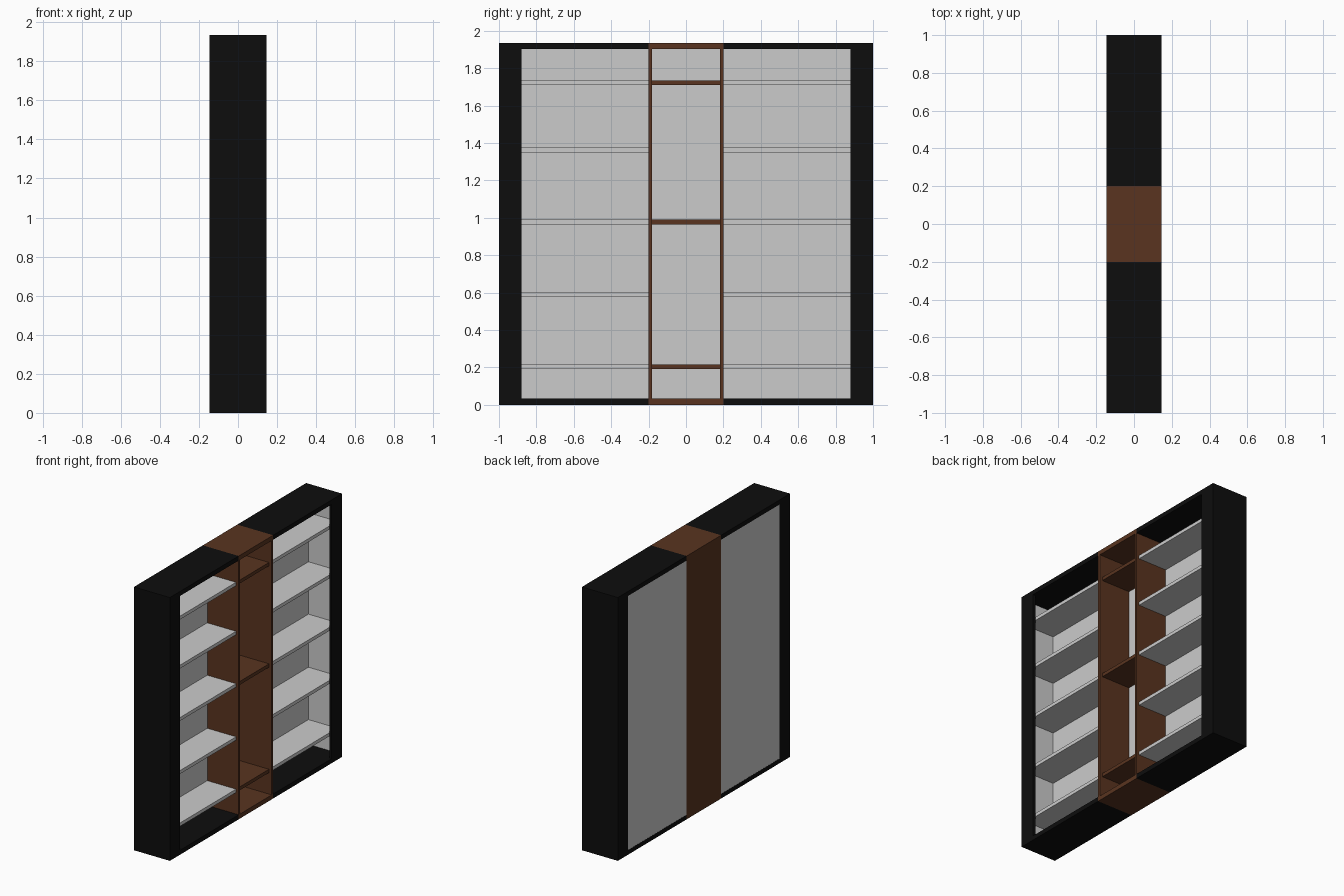
import bpy

if "Cube" in bpy.data.objects:
    bpy.data.objects.remove(bpy.data.objects["Cube"])

X, Y, H = 0.146, 1.0, 1.935      # half depth, half width, height
IN = 0.88                        # inner edge of the face frames
C = 0.2                          # half width of the centre column
T = 0.033                        # top / bottom board thickness
LIP = 0.02                       # face frame thickness
BACK = -0.11                     # inner face of the back lining


def material(name, rgb):
    m = bpy.data.materials.new(name)
    m.diffuse_color = (*rgb, 1)
    m.use_nodes = True
    m.node_tree.nodes["Principled BSDF"].inputs["Base Color"].default_value = m.diffuse_color
    return m


black = material("black_lacquer", (0.004, 0.004, 0.004))
brown = material("brown_wood", (0.1, 0.034, 0.014))


def box(name, x, y, z, mat=None):
    """Box from (min, max) ranges on each axis."""
    bpy.ops.mesh.primitive_cube_add(size=1)
    ob = bpy.context.object
    ob.name = name
    ob.location = [(r[0] + r[1]) / 2 for r in (x, y, z)]
    ob.scale = [abs(r[1] - r[0]) for r in (x, y, z)]
    bpy.ops.object.transform_apply(location=True, rotation=False, scale=True)
    if mat:
        ob.data.materials.append(mat)
    return ob


def span(s, a, b):
    return tuple(sorted((s * a, s * b)))


shelf_z = [0.203, 0.588, 0.978, 1.363, 1.723]

# Outer black bays with grey lining and shelves, one on each side
for s, side in ((-1, "left"), (1, "right")):
    box(f"{side}_end_panel", (-X, X), span(s, 0.982, Y), (0, H), black)
    box(f"{side}_top", (-X, X), span(s, C, 0.982), (H - T, H), black)
    box(f"{side}_bottom", (-X, X), span(s, C, 0.982), (0, T), black)
    box(f"{side}_front_stile", (X - LIP, X), span(s, IN, 0.982), (T, H - T), black)
    box(f"{side}_back_stile", (-X, -X + LIP), span(s, IN, 0.982), (T, H - T), black)
    box(f"{side}_side_lining", (BACK, X - LIP), span(s, 0.975, 0.982), (T, H - T))
    box(f"{side}_back_lining", (-X + LIP, BACK), span(s, C, 0.982), (T, H - T))
    box(f"{side}_back_panel", (-X + 0.001, -X + LIP), span(s, C, IN), (T, H - T))
    for i, z in enumerate(shelf_z):
        box(f"{side}_shelf_{i + 1}", (BACK, X - LIP - 0.002), span(s, C, 0.975),
            (z - 0.0125, z + 0.0125))
    # Brown upright of the centre column
    box(f"{side}_column_upright", (-X, X), span(s, C - 0.017, C), (T, H - T), brown)

# Centre column
W = C - 0.017
box("column_top", (-X, X), (-C, C), (H - T, H), brown)
box("column_bottom", (-X, X), (-C, C), (0, T), brown)
box("column_back", (-X, -X + LIP), (-W, W), (T, H - T), brown)
box("column_back_lining", (-X + LIP, BACK), (-W, W), (T, H - T))
for i, z in enumerate(shelf_z[::2]):
    box(f"column_shelf_{i + 1}", (BACK, X - LIP - 0.002), (-W, W),
        (z - 0.0125, z + 0.0125), brown)
